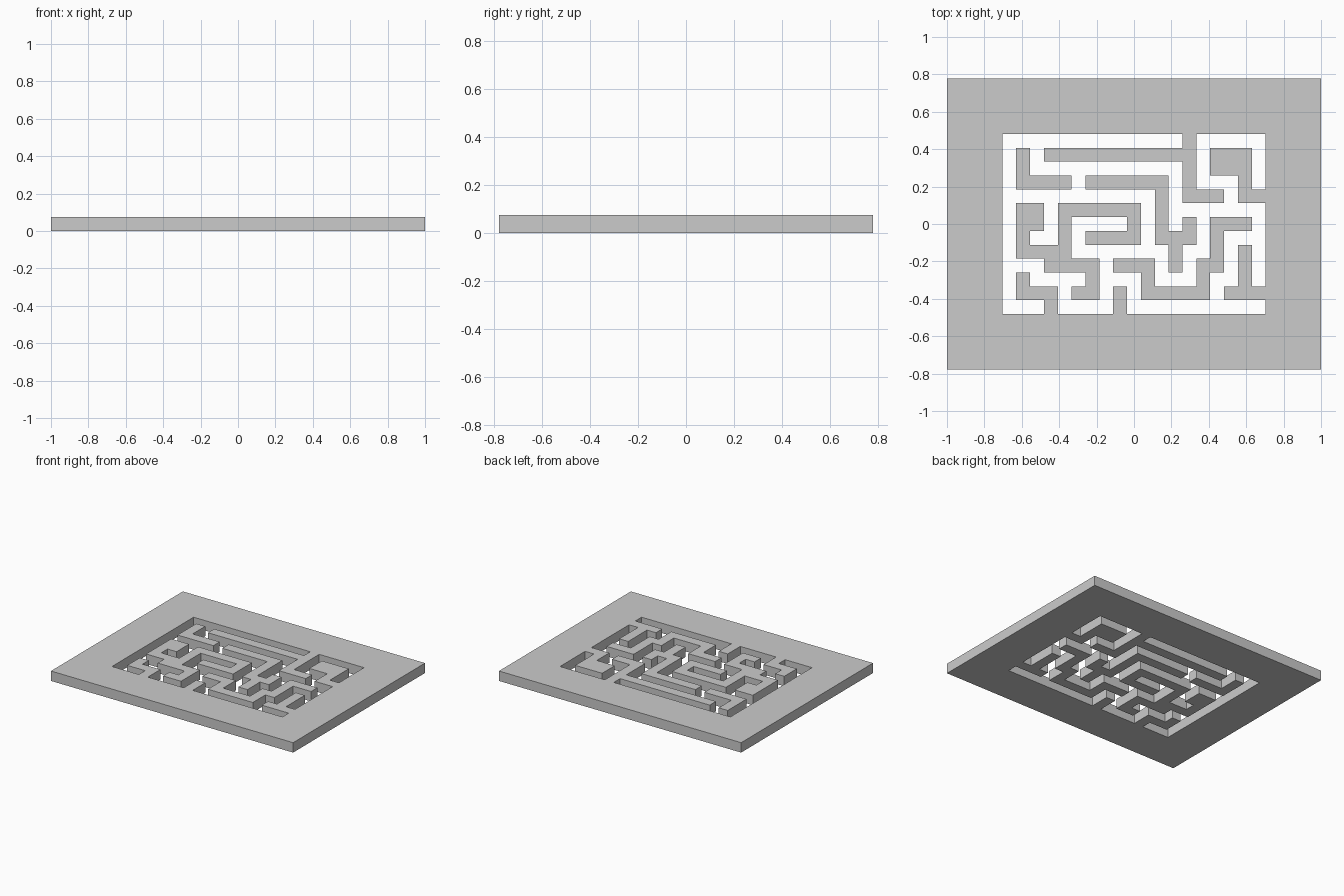
import bpy, bmesh

if "Cube" in bpy.data.objects:
    bpy.data.objects.remove(bpy.data.objects["Cube"])

# Maze plan seen from above: '#' is solid, '.' is cut through
MAZE = [
    ".............#.....",
    ".#.###########.###.",
    ".#...........#.###.",
    ".####.######.#...#.",
    "...........#.###.##",
    ".##.######.#.......",
    ".##.#....#.#.#.###.",
    ".#..#.####.###.#...",
    ".####.......#..#.#.",
    "...####.###.#.##.#.",
    ".#....#...#...#..#.",
    ".###.##.#.#####.###",
    "...#....#..........",
]
BORDER = 4                                   # solid frame width in cells
COLS, ROWS = len(MAZE[0]) + 2 * BORDER, len(MAZE) + 2 * BORDER
CELL = 2.0 / COLS


def solid(c, r):
    c, r = c - BORDER, r - BORDER
    inside = 0 <= c < len(MAZE[0]) and 0 <= r < len(MAZE)
    return not inside or MAZE[r][c] == "#"


# Flat plan made of shared grid cells
bm = bmesh.new()
verts = {}


def corner(c, r):
    if (c, r) not in verts:
        verts[c, r] = bm.verts.new(((c - COLS / 2) * CELL, (ROWS / 2 - r) * CELL, 0))
    return verts[c, r]


for r in range(ROWS):
    for c in range(COLS):
        if solid(c, r):
            bm.faces.new([corner(c, r + 1), corner(c + 1, r + 1),
                          corner(c + 1, r), corner(c, r)])

# Raise the plan into a plate one cell thick, keeping the underside
ext = bmesh.ops.extrude_face_region(bm, geom=bm.faces[:], use_keep_orig=True)
top = [g for g in ext["geom"] if isinstance(g, bmesh.types.BMVert)]
bmesh.ops.translate(bm, verts=top, vec=(0, 0, CELL))
bmesh.ops.recalc_face_normals(bm, faces=bm.faces[:])

mesh = bpy.data.meshes.new("maze_plate")
bm.to_mesh(mesh)
bm.free()
plate = bpy.data.objects.new("maze_plate", mesh)
bpy.context.collection.objects.link(plate)
